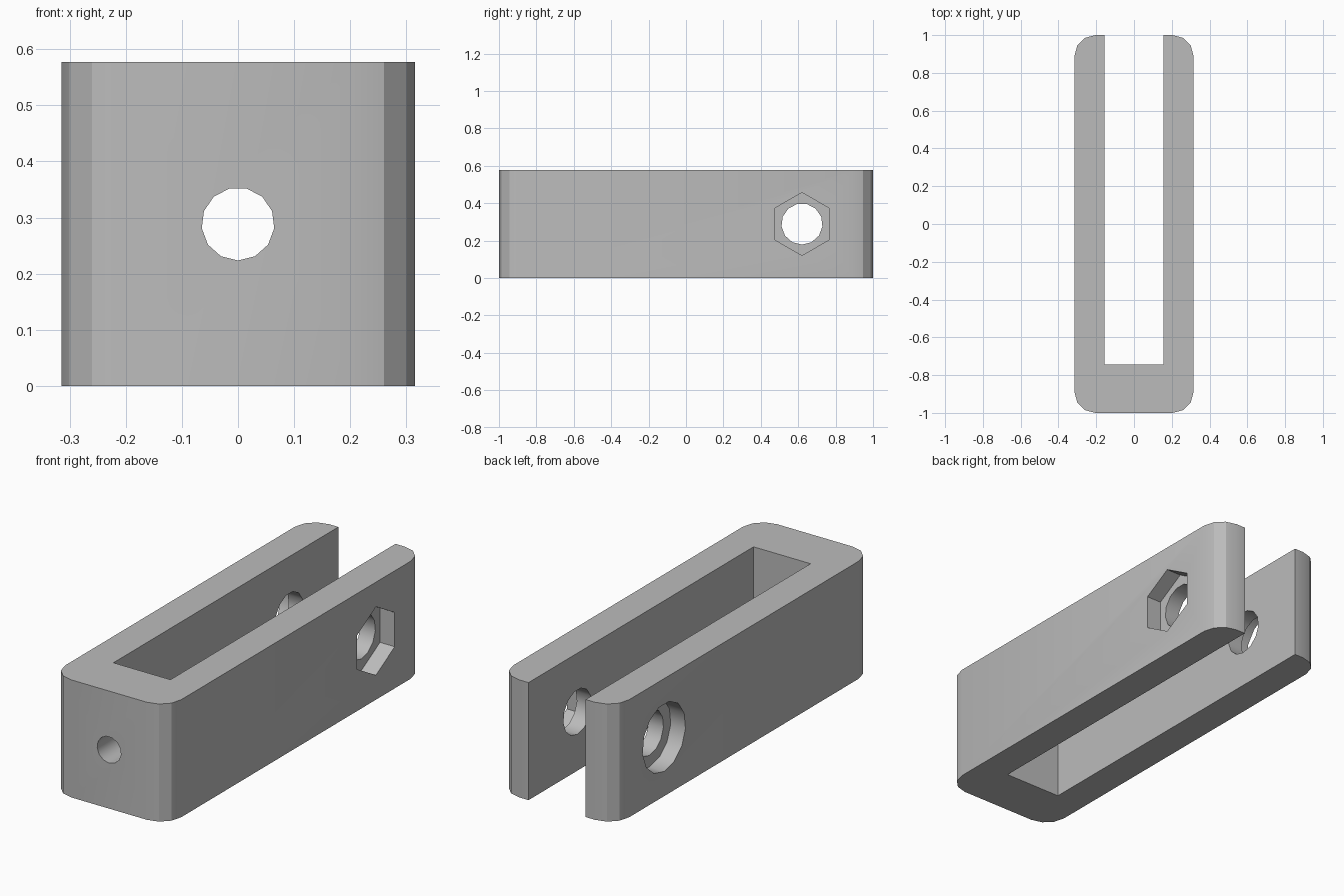
import bpy, bmesh, math
from mathutils import Matrix, Vector

HEIGHT = 0.577
HALF_WIDTH = 0.315
SLOT = 0.155
MID_Z = HEIGHT / 2
BOLT_Y = 0.62

cube = bpy.data.objects.get("Cube")
if cube:
    bpy.data.objects.remove(cube, do_unlink=True)

grey = bpy.data.materials.new("plain grey")
grey.use_nodes = True
colour = (0.5, 0.5, 0.5, 1)
grey.diffuse_color = colour
for node in grey.node_tree.nodes:
    if node.type == 'BSDF_PRINCIPLED':
        node.inputs["Base Color"].default_value = colour


def make_object(name, bm):
    bmesh.ops.recalc_face_normals(bm, faces=bm.faces)
    mesh = bpy.data.meshes.new(name)
    bm.to_mesh(mesh)
    bm.free()
    mesh.materials.append(grey)
    obj = bpy.data.objects.new(name, mesh)
    bpy.context.collection.objects.link(obj)
    return obj


def box(low, high):
    low, high = Vector(low), Vector(high)
    bm = bmesh.new()
    bmesh.ops.create_cube(bm, size=1)
    bmesh.ops.scale(bm, vec=high - low, verts=bm.verts)
    bmesh.ops.translate(bm, vec=(low + high) / 2, verts=bm.verts)
    return bm


def prism(axis, sides, radius, start, end, across):
    """Prism along x or y with one corner pointing straight down."""
    bm = bmesh.new()
    ring = []
    for i in range(sides):
        a = 2 * math.pi * i / sides
        u, z = across + radius * math.sin(a), MID_Z - radius * math.cos(a)
        ring.append(bm.verts.new((start, u, z) if axis == 'x' else (u, start, z)))
    face = bm.faces.new(ring)
    grown = bmesh.ops.extrude_face_region(bm, geom=[face])
    shift = Vector((end - start, 0, 0)) if axis == 'x' else Vector((0, end - start, 0))
    verts = [v for v in grown["geom"] if isinstance(v, bmesh.types.BMVert)]
    bmesh.ops.translate(bm, vec=shift, verts=verts)
    return bm


# Block with rounded upright corners
body = box((-HALF_WIDTH, -1, 0), (HALF_WIDTH, 1, HEIGHT))
upright = [e for e in body.edges if abs(e.verts[0].co.z - e.verts[1].co.z) > 0.1]
bmesh.ops.bevel(body, geom=upright, offset=0.11, segments=3, profile=0.5, affect='EDGES')
clevis = make_object("clevis_body", body)

# Slot, bolt hole, nut pocket, bolt head recess and front hole
cutters = [
    make_object("slot_cutter", box((-SLOT, -0.745, -0.1), (SLOT, 1.1, HEIGHT + 0.1))),
    make_object("bolt_hole_cutter", prism('x', 13, 0.11, -0.5, 0.5, BOLT_Y)),
    make_object("nut_pocket_cutter", prism('x', 6, 0.168, 0.235, 0.5, BOLT_Y)),
    make_object("bolt_head_cutter", prism('x', 13, 0.167, -0.5, -0.235, BOLT_Y)),
    make_object("front_hole_cutter", prism('y', 13, 0.065, -1.2, -0.6, 0)),
]
bpy.ops.object.select_all(action='DESELECT')
bpy.context.view_layer.objects.active = clevis
clevis.select_set(True)
for cutter in cutters:
    cut = clevis.modifiers.new(cutter.name, 'BOOLEAN')
    cut.operation = 'DIFFERENCE'
    cut.solver = 'EXACT'
    cut.object = cutter
    bpy.ops.object.modifier_apply(modifier=cut.name)
    bpy.data.objects.remove(cutter, do_unlink=True)

# Round holes smooth, faceted corners crisp
bpy.ops.object.shade_smooth_by_angle(angle=math.radians(29))
